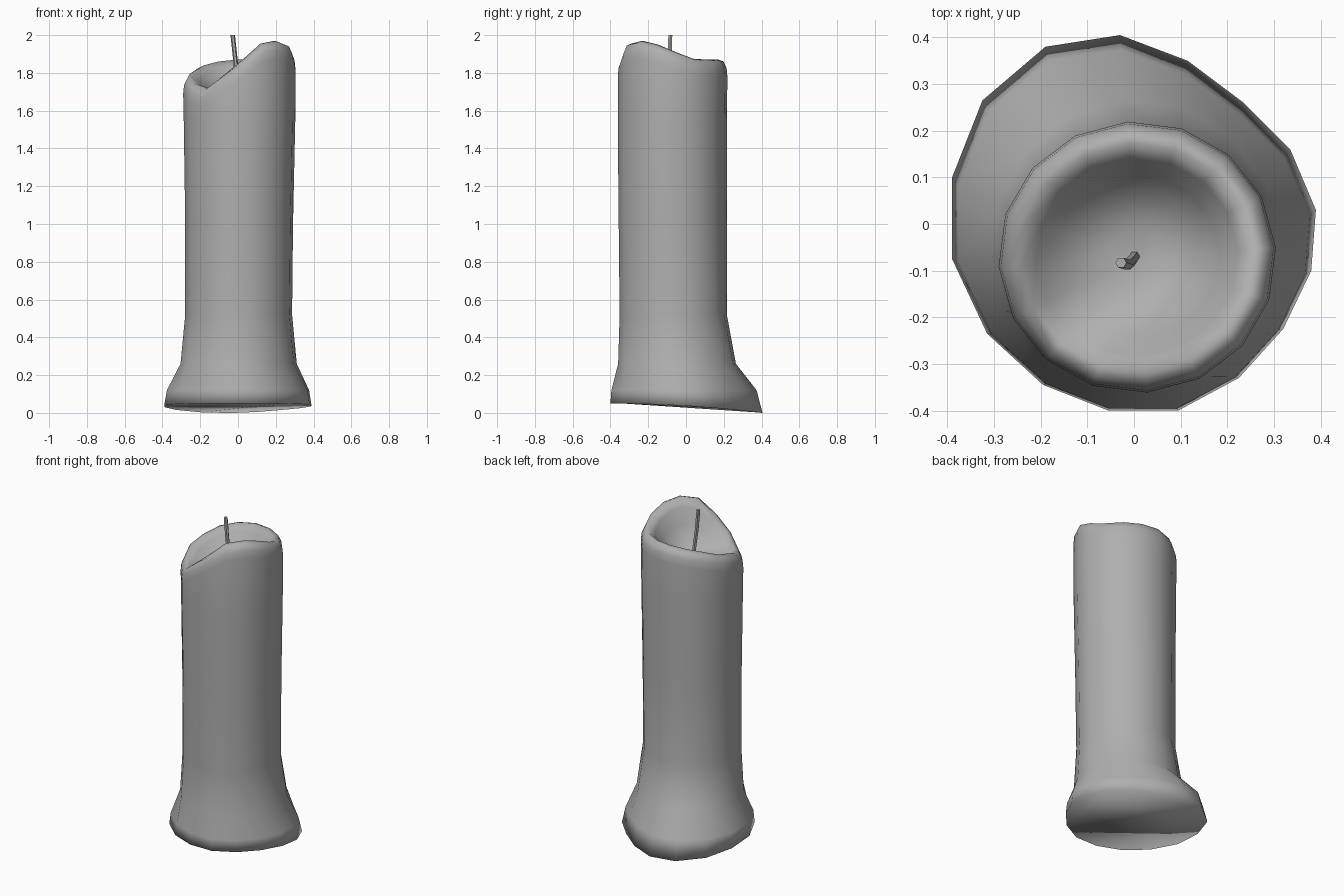
import bpy, bmesh, math
from mathutils import Vector

if "Cube" in bpy.data.objects:
    bpy.data.objects.remove(bpy.data.objects["Cube"])

N = 16
A0 = math.radians(94)

# dull wax grey
wax = bpy.data.materials.new("wax_grey")
wax.diffuse_color = (.43, .43, .43, 1)
wax.use_nodes = True
wax.node_tree.nodes["Principled BSDF"].inputs["Base Color"].default_value = wax.diffuse_color


def loft(name, rings, smooth_all):
    """Skin a list of equal-length rings into one closed smooth mesh."""
    bm = bmesh.new()
    rows = [[bm.verts.new(p) for p in r] for r in rings]
    for a, b in zip(rows, rows[1:]):
        n = len(a)
        for i in range(n):
            j = (i + 1) % n
            bm.faces.new((a[i], a[j], b[j], b[i]))
    bm.faces.new(rows[0])
    bm.faces.new(rows[-1])
    bmesh.ops.recalc_face_normals(bm, faces=bm.faces)
    me = bpy.data.meshes.new(name)
    bm.to_mesh(me)
    bm.free()
    me.materials.append(wax)
    ob = bpy.data.objects.new(name, me)
    bpy.context.collection.objects.link(ob)
    bpy.context.view_layer.objects.active = ob
    ob.select_set(True)
    if smooth_all:
        bpy.ops.object.shade_smooth()
    else:
        bpy.ops.object.shade_smooth_by_angle(angle=math.radians(50))
    ob.select_set(False)
    return ob


def oval(x0, x1, y0, y1, i):
    a = A0 - math.tau * i / N
    return ((x0 + x1) / 2 + (x1 - x0) / 2 * math.cos(a),
            (y0 + y1) / 2 + (y1 - y0) / 2 * math.sin(a))


# uneven foot outline, clockwise from the back
foot = [(-.03, .405), (.115, .35), (.235, .26), (.335, .16), (.39, .03), (.38, -.10),
        (.32, -.225), (.225, -.33), (.095, -.40), (-.055, -.40), (-.195, -.345),
        (-.315, -.235), (-.39, -.075), (-.39, .10), (-.325, .265), (-.19, .38)]
rings = []
rings.append([(x, y, .0375 - .025 * (y / .4) - .0125 * (y / .4) ** 2) for x, y in foot])
rings.append([(x * .965, y * .955 - .013, .12) for x, y in foot])

# column: x min, x max, y min, y max, z
for x0, x1, y0, y1, z in [(-.305, .312, -.36, .265, .26), (-.28, .287, -.352, .217, .52),
                          (-.28, .292, -.357, .217, 1.0), (-.288, .304, -.362, .217, 1.55)]:
    rings.append([(*oval(x0, x1, y0, y1, i), z) for i in range(N)])

# melted rim: crest height round the edge, then the bowl
crest = [1.87, 1.87, 1.87, 1.875, 1.91, 1.95, 1.97, 1.955,
         1.87, 1.79, 1.72, 1.74, 1.78, 1.805, 1.84, 1.86]
centre = Vector((.007, -.071))
floor = 1.69
for scale, drop, melt in [(1.0, .09, 0), (.985, .045, 0), (.93, .01, 0), (.84, 0, 0),
                          (.73, .02, .12), (.60, .01, .5), (.45, 0, .83), (.22, 0, 1)]:
    ring = []
    for i in range(N):
        p = centre + (Vector(oval(-.291, .305, -.362, .22, i)) - centre) * scale
        z = (crest[i] - drop) * (1 - melt) + floor * melt
        ring.append((p.x, p.y, z))
    rings.append(ring)
loft("candle_body", rings, True)

# bent wick
path = [(.002, -.068, 1.67), (-.004, -.078, 1.76), (-.014, -.087, 1.87), (-.028, -.083, 2.0)]
loft("wick", [[(x + .012 * math.cos(math.tau * k / 6), y + .012 * math.sin(math.tau * k / 6), z)
               for k in range(6)] for x, y, z in path], False)
